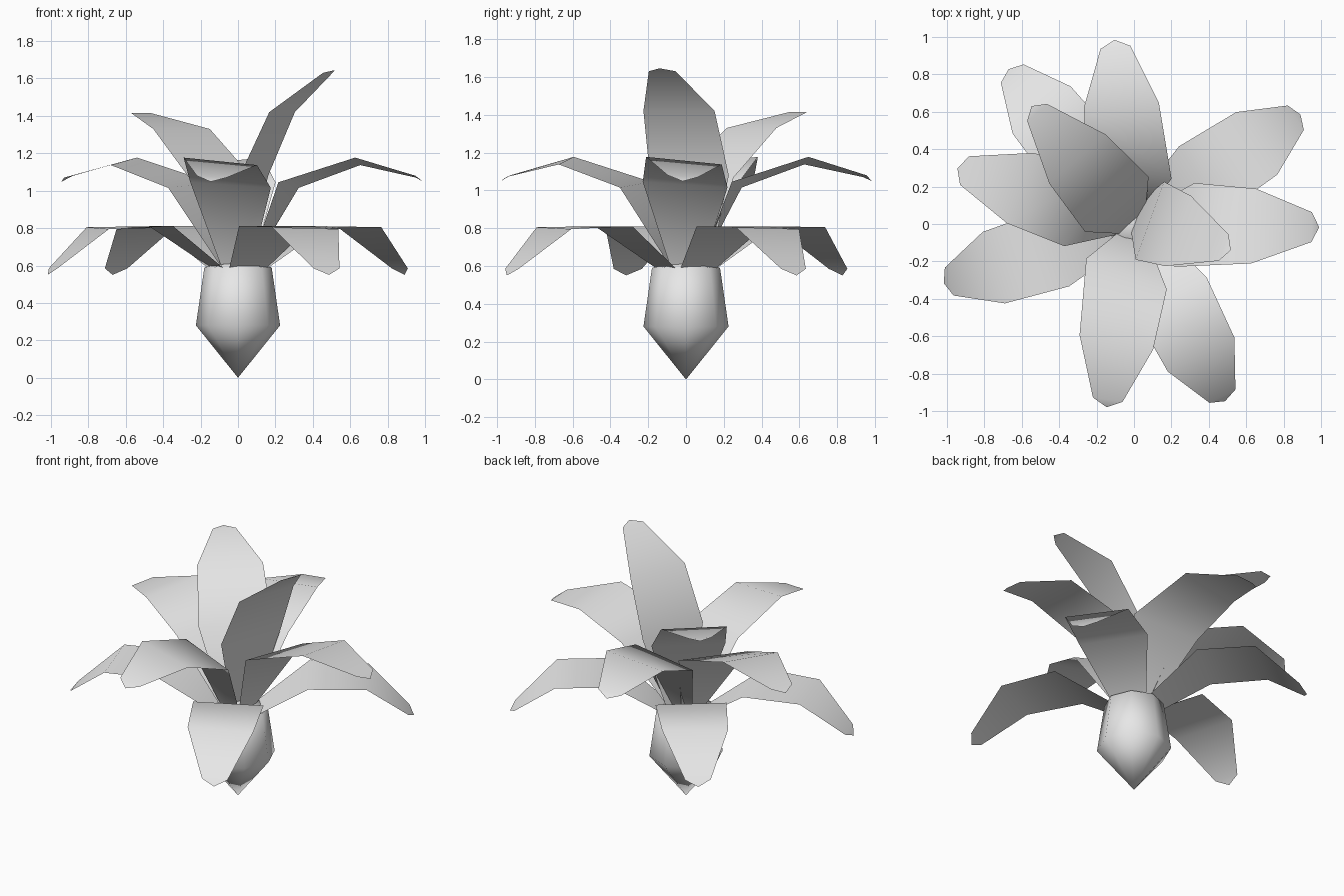
import bpy, bmesh, math
from mathutils import Matrix

cube = bpy.data.objects.get("Cube")
if cube:
    bpy.data.objects.remove(cube)

grey = bpy.data.materials.new("plain_grey")
grey.use_nodes = True
grey.diffuse_color = (0.8, 0.8, 0.8, 1)
grey.node_tree.nodes["Principled BSDF"].inputs["Base Color"].default_value = (0.8, 0.8, 0.8, 1)


def finish(name, bm):
    mesh = bpy.data.meshes.new(name)
    bm.to_mesh(mesh)
    bm.free()
    mesh.materials.append(grey)
    for face in mesh.polygons:
        face.use_smooth = True
    obj = bpy.data.objects.new(name, mesh)
    bpy.context.collection.objects.link(obj)
    return obj


def bulb(profile, sides=8):
    """Faceted body turned around z, pointed at both ends."""
    bm = bmesh.new()
    rings = []
    for r, z in profile[1:-1]:
        rings.append([bm.verts.new((r * math.cos(a), r * math.sin(a), z))
                      for a in (math.tau * i / sides for i in range(sides))])
    foot = bm.verts.new((0, 0, profile[0][1]))
    crown = bm.verts.new((0, 0, profile[-1][1]))
    for i in range(sides):
        j = (i + 1) % sides
        bm.faces.new((foot, rings[0][j], rings[0][i]))
        for low, high in zip(rings, rings[1:]):
            bm.faces.new((low[i], low[j], high[j], high[i]))
        bm.faces.new((rings[-1][i], rings[-1][j], crown))
    return finish("bulb", bm)


def leaf(name, rows, point, yaw, origin=(0, 0)):
    """Bent blade along +x; each row is reach, height, half width, skew, tilt."""
    bm = bmesh.new()
    pairs = []
    for reach, z, half, skew, tilt in rows:
        pairs.append([bm.verts.new((reach + s * skew, s * half, z - s * tilt))
                      for s in (-1, 1)])
    for a, b in zip(pairs, pairs[1:]):
        bm.faces.new((a[0], b[0], b[1], a[1]))
    tip = bm.verts.new((point[0], 0, point[1]))
    bm.faces.new((pairs[-1][0], tip, pairs[-1][1]))
    turn = Matrix.Translation((*origin, 0)) @ Matrix.Rotation(math.radians(yaw), 4, "Z")
    bm.transform(turn)
    return finish(name, bm)


# Bulb
bulb([(0, 0), (0.225, 0.28), (0.18, 0.59), (0, 0.63)])

# Drooping lower leaves
low_rows = [(0.08, 0.56, 0.10, 0, 0), (0.43, 0.81, 0.215, 0, 0),
            (0.785, 0.80, 0.2, 0, 0.005), (1.035, 0.585, 0.078, 0, 0)]
for i, yaw in enumerate((33.3, 129, 197.3, 297.2)):
    leaf(f"lower_leaf_{i + 1}", low_rows, (1.065, 0.55), yaw)

# Arching middle leaves
mid_rows = [(0.05, 0.56, 0.07, 0, 0), (0.27, 1.03, 0.225, 0.05, 0.015),
            (0.64, 1.157, 0.2, 0.01, 0.02), (0.95, 1.075, 0.08, 0, 0.005)]
for i, yaw in enumerate((-1, 96, 162.5, 261.5)):
    leaf(f"middle_leaf_{i + 1}", mid_rows, (0.99, 1.048), yaw)

# Upright inner leaves
rear_rows = [(0.0, 0.56, 0.08, 0, 0), (0.14, 1.07, 0.225, 0, 0),
             (0.46, 1.33, 0.2, 0, 0), (0.79, 1.415, 0.07, 0, 0)]
leaf("inner_leaf_rear", rear_rows, (0.835, 1.415), 131)

side_rows = [(0.0, 0.56, 0.08, 0, 0), (0.08, 1.08, 0.222, 0, 0),
             (0.24, 1.42, 0.2, 0, 0), (0.5, 1.63, 0.075, 0, 0)]
leaf("inner_leaf_side", side_rows, (0.54, 1.645), -20, (0.01, 0.045))
